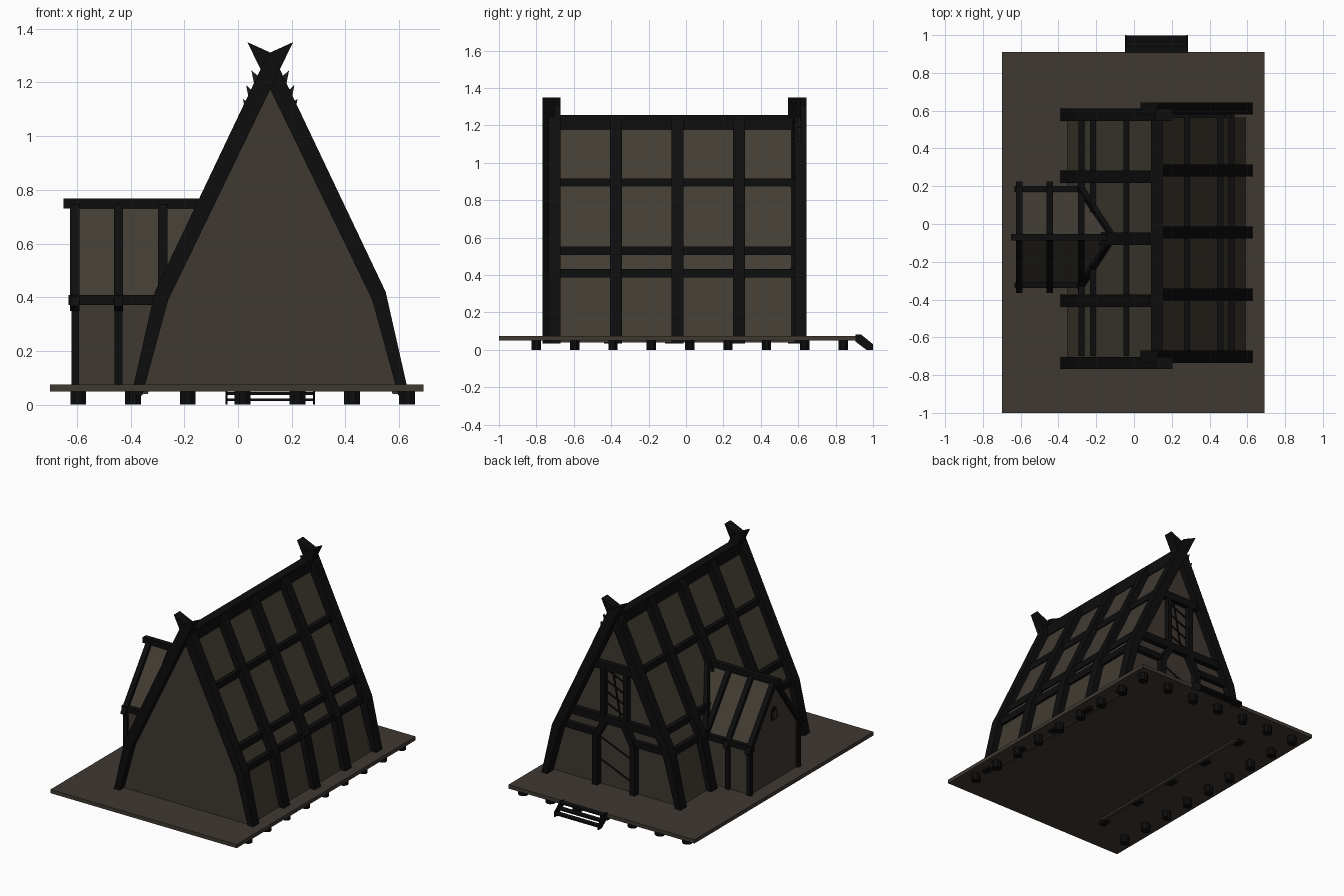
import bpy, bmesh, math
from mathutils import Vector

if "Cube" in bpy.data.objects:
    bpy.data.objects.remove(bpy.data.objects["Cube"])

CX = 0.12   # centre line of the main house
DY = -0.07  # centre line of the side dormer


def material(name, col):
    m = bpy.data.materials.new(name)
    m.diffuse_color = (*col, 1)
    m.use_nodes = True
    m.node_tree.nodes["Principled BSDF"].inputs["Base Color"].default_value = m.diffuse_color
    return m


TIMBER = material("dark timber", (0.004, 0.004, 0.004))
WALL = material("brown wall", (0.050, 0.040, 0.031))
ROOF = material("brown roof", (0.054, 0.045, 0.033))
IRON = material("grey trim", (0.012, 0.012, 0.012))


def finish(name, bm, mats):
    bmesh.ops.recalc_face_normals(bm, faces=bm.faces)
    me = bpy.data.meshes.new(name)
    bm.to_mesh(me)
    bm.free()
    for m in mats:
        me.materials.append(m)
    ob = bpy.data.objects.new(name, me)
    bpy.context.collection.objects.link(ob)
    return ob


def loft(name, ring_a, ring_b, *mats):
    bm = bmesh.new()
    a = [bm.verts.new(v) for v in ring_a]
    b = [bm.verts.new(v) for v in ring_b]
    n = len(a)
    bm.faces.new(a)
    bm.faces.new(b)
    for i in range(n):
        bm.faces.new((a[i], a[(i + 1) % n], b[(i + 1) % n], b[i]))
    return finish(name, bm, mats)


def prism_y(name, pts, y0, y1, *mats):
    return loft(name, [(x, y0, z) for x, z in pts], [(x, y1, z) for x, z in pts], *mats)


def prism_x(name, pts, x0, x1, *mats):
    return loft(name, [(x0, y, z) for y, z in pts], [(x1, y, z) for y, z in pts], *mats)


def box(name, x0, x1, y0, y1, z0, z1, mat):
    return prism_y(name, [(x0, z0), (x1, z0), (x1, z1), (x0, z1)], y0, y1, mat)


def beam(name, p, q, w, h, side, mat=TIMBER):
    # square bar from p to q; w is its width along the side direction
    p, q, s = Vector(p), Vector(q), Vector(side)
    d = (q - p).normalized()
    s = (s - d * s.dot(d)).normalized()
    u = d.cross(s)
    off = [s * w / 2 * i + u * h / 2 * j for i, j in ((-1, -1), (1, -1), (1, 1), (-1, 1))]
    return loft(name, [p + o for o in off], [q + o for o in off], mat)


def flip(pts):
    return [(2 * CX - x, z) for x, z in pts]


# platform and stilts
box("platform", -0.70, 0.69, -1.0, 0.91, 0.05, 0.075, WALL)
spots = {(x, -0.8 + 0.205 * i) for x in (-0.595, 0.63) for i in range(8)}
spots |= {(-0.595 + 0.204 * i, 0.84) for i in range(7)}
for x, y in sorted(spots):
    ring = [(x + 0.032 * math.cos(math.pi * k / 4 + math.pi / 8),
             y + 0.027 * math.sin(math.pi * k / 4 + math.pi / 8)) for k in range(8)]
    loft("stilt", [(a, b, 0) for a, b in ring], [(a, b, 0.052) for a, b in ring], TIMBER)

# entrance steps
side = [(0.905, 0.045), (0.905, 0.083), (0.935, 0.083), (1.0, 0.03), (1.0, 0), (0.965, 0)]
for x in (-0.047, 0.279):
    prism_x("step_side", side, x, x + 0.008, TIMBER)
for y, z in ((0.905, 0.067), (0.93, 0.037), (0.96, 0.014)):
    box("tread", -0.04, 0.28, y, y + 0.037, z, z + 0.010, TIMBER)

# main house body: gable ends are wall, slopes are roof
half = [(0.595, 0.06), (0.51, 0.41), (CX, 1.225)]
body = prism_y("house_body", half + flip(half[:2])[::-1], -0.72, 0.565, WALL, ROOF)
for f in body.data.polygons:
    f.material_index = 0 if abs(f.normal.y) > 0.5 else 1
for s in (0, 1):
    foot = [(0.575, 0.04), (0.598, 0.04), (0.592, 0.07), (0.57, 0.07)]
    prism_y("wall_foot", flip(foot) if s else foot, -0.72, 0.58, ROOF)

# rafters: the end pairs cross at the top as horns
lower = [(0.50, 0.39), (0.597, 0.035), (0.637, 0.035), (0.55, 0.42)]
for i in range(5):
    y = -0.735 + 0.3285 * i
    if i in (0, 4):
        pts = lower + [(0.128, 1.308), (0.035, 1.35)]
    else:
        pts = lower + [(0.155, 1.25), (CX, 1.25), (CX, 1.17)]
    prism_y("rafter_right", pts, y, y + 0.065, TIMBER)
    prism_y("rafter_left", flip(pts), y - 0.033, y + 0.032, TIMBER)

# ridge and purlins
box("ridge_beam", 0.09, 0.15, -0.72, 0.57, 1.175, 1.255, TIMBER)
for x, z in ((0.28, 0.895), (0.457, 0.53), (0.517, 0.41)):
    for c in (x, 2 * CX - x):
        box("purlin", c - 0.016, c + 0.016, -0.70, 0.58, z - 0.022, z + 0.022, TIMBER)

# back gable framing
for hw, z in ((0.18, 0.89), (0.36, 0.53), (0.40, 0.42)):
    if z != 0.42:
        box("gable_beam", CX - hw, CX + hw, 0.56, 0.60, z - 0.025, z + 0.025, TIMBER)
for s in (-1, 1):
    box("gable_side_beam", *sorted((CX + s * 0.135, CX + s * 0.40)), 0.56, 0.595, 0.40, 0.44, TIMBER)
    box("door_post", CX + s * 0.14 - 0.02, CX + s * 0.14 + 0.02, 0.56, 0.605, 0.07, 0.42, TIMBER)
    beam("door_brace", (CX + s * 0.14, 0.583, 0.40), (CX + s * 0.07, 0.583, 0.525), 0.04, 0.04, (0, 1, 0))
    box("window_post", CX + s * 0.085 - 0.016, CX + s * 0.085 + 0.016, 0.56, 0.60, 0.53, 0.89, TIMBER)

# window lattice and door bars
for k in range(4):
    z = 0.57 + 0.075 * k
    beam("lattice", (CX - 0.07, 0.568, z), (CX + 0.07, 0.568, z + 0.06), 0.008, 0.008, (0, 1, 0))
beam("lattice", (CX - 0.03, 0.568, 0.55), (CX + 0.03, 0.568, 0.87), 0.008, 0.008, (0, 1, 0))
for k in range(2):
    beam("door_bar", (CX - 0.12, 0.567, 0.14 + 0.15 * k), (CX + 0.12, 0.567, 0.24 + 0.15 * k),
         0.008, 0.009, (0, 1, 0))

# spikes beside the back horns
for tx, tz in ((0.05, 1.245), (0.03, 1.19), (0.018, 1.14)):
    pts = [(tx, tz), (tx + 0.04, tz - 0.035), (tx + 0.015, tz - 0.075)]
    prism_y("spike_left", pts, 0.59, 0.605, IRON)
    prism_y("spike_right", flip(pts), 0.60, 0.615, IRON)

# side dormer body, its inner end following the main roof
prof = [(-0.252, 0.07), (-0.252, 0.39), (0, 0.735), (0.252, 0.39), (0.252, 0.07)]
inner = [-0.34, -0.26, -0.10, -0.26, -0.34]
dorm = loft("dormer_body", [(-0.605, DY + y, z) for y, z in prof],
            [(x, DY + y, z) for x, (y, z) in zip(inner, prof)], WALL, ROOF)
for f in dorm.data.polygons:
    f.material_index = 1 if f.normal.z > 0.3 else 0

# dormer timbers
box("dormer_ridge", -0.65, -0.11, DY - 0.018, DY + 0.018, 0.73, 0.768, TIMBER)
for s in (-1, 1):
    y = DY + s * 0.255
    box("dormer_eave", -0.632, -0.26, y - 0.015, y + 0.015, 0.372, 0.408, TIMBER)
    for x in (-0.608, -0.445, -0.28):
        beam("dormer_rafter", (x, DY + s * 0.283, 0.358), (x, DY, 0.745), 0.034, 0.03, (1, 0, 0))
    for x in (-0.606, -0.445):
        box("dormer_post", x - 0.014, x + 0.014, y - 0.014, y + 0.014, 0.07, 0.38, TIMBER)
    beam("dormer_valley", (-0.285, DY + s * 0.262, 0.40), (-0.105, DY, 0.755), 0.035, 0.035, (1, 0, 0))

# small arched dormer window
arch = [(DY + 0.03 * math.cos(math.pi * k / 6), 0.54 + 0.035 * math.sin(math.pi * k / 6)) for k in range(7)]
prism_x("dormer_window", arch + [(DY - 0.03, 0.49), (DY + 0.03, 0.49)], -0.612, -0.603, TIMBER)
for s in (-1, 1):
    box("dormer_window_pane", -0.614, -0.611, *sorted((DY + s * 0.004, DY + s * 0.02)), 0.50, 0.55, WALL)
